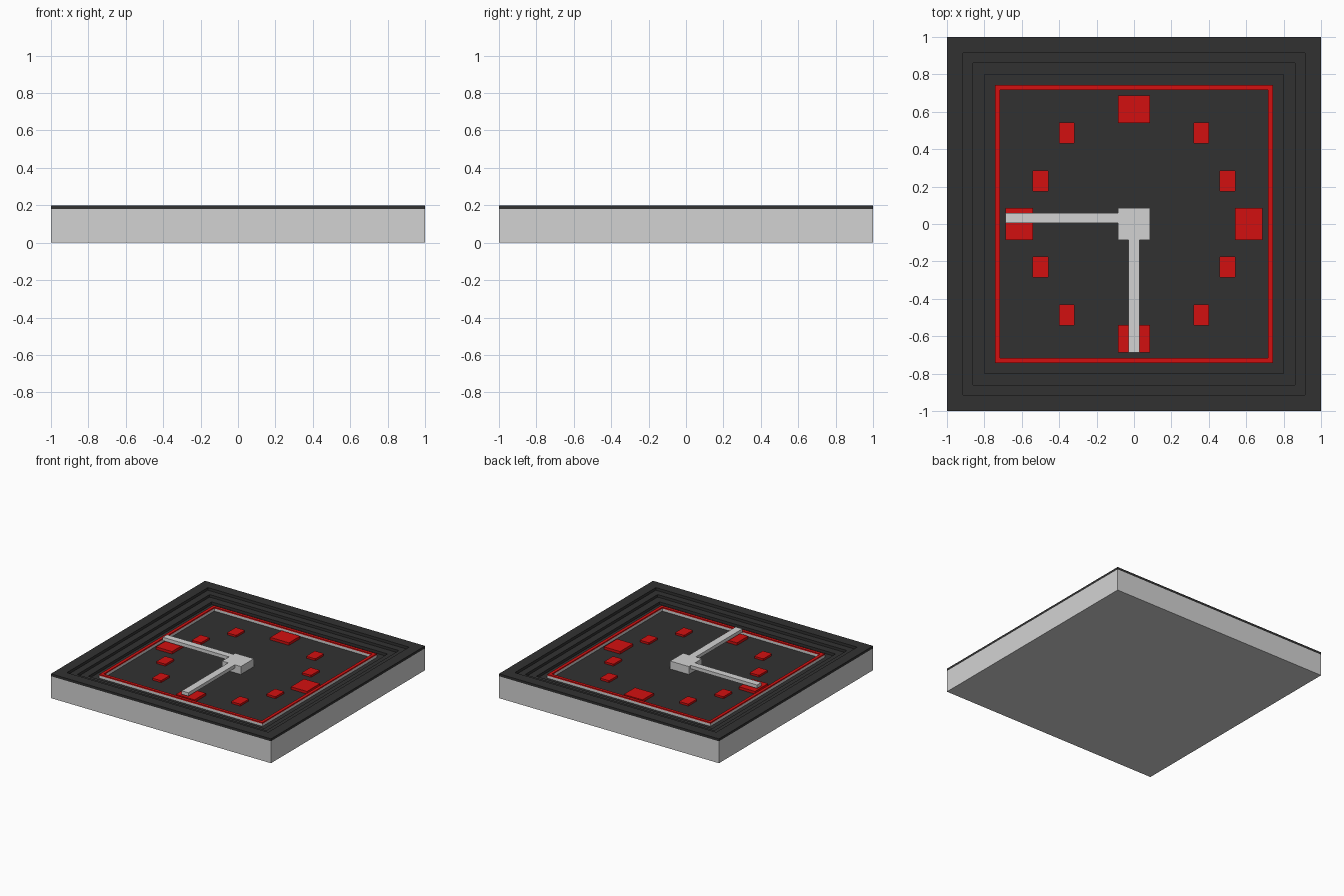
import bpy, bmesh

cube = bpy.data.objects.get("Cube")
if cube:
    bpy.data.objects.remove(cube, do_unlink=True)


def make_material(name, rgb):
    m = bpy.data.materials.new(name)
    m.use_nodes = True
    m.diffuse_color = (*rgb, 1)
    bsdf = m.node_tree.nodes["Principled BSDF"]
    bsdf.inputs["Base Color"].default_value = (*rgb, 1)
    bsdf.inputs["Roughness"].default_value = 0.6
    return m


GREY = make_material("light grey", (0.65, 0.65, 0.65))
DARK = make_material("charcoal", (0.031, 0.031, 0.031))
RED = make_material("red", (0.65, 0.005, 0.005))

FLOOR = 0.135      # height of the dial face
TOP = 0.2          # height of the rim and the hands


def finish(name, bm, mats):
    bmesh.ops.recalc_face_normals(bm, faces=bm.faces[:])
    me = bpy.data.meshes.new(name)
    bm.to_mesh(me)
    bm.free()
    for m in mats:
        me.materials.append(m)
    ob = bpy.data.objects.new(name, me)
    bpy.context.collection.objects.link(ob)
    return ob


def square_loft(name, profile, mats, closed=False):
    """Sweep (half width, z, material index) steps around a square."""
    bm = bmesh.new()
    corners = [(-1, -1), (1, -1), (1, 1), (-1, 1)]
    rings = [[bm.verts.new((sx * r, sy * r, z)) for sx, sy in corners]
             for r, z, _ in profile]
    n = len(rings)
    for i in range(n if closed else n - 1):
        a, b = rings[i], rings[(i + 1) % n]
        for k in range(4):
            f = bm.faces.new((a[k], a[(k + 1) % 4], b[(k + 1) % 4], b[k]))
            f.material_index = profile[i][2]
    if not closed:
        bm.faces.new(rings[0][::-1]).material_index = 0
        bm.faces.new(rings[-1]).material_index = profile[-1][2]
    return finish(name, bm, mats)


def box(name, x0, x1, y0, y1, z0, z1, mat, bevel=0):
    bm = bmesh.new()
    bmesh.ops.create_cube(bm, size=1)
    for v in bm.verts:
        v.co = ((x0, x1)[v.co.x > 0], (y0, y1)[v.co.y > 0], (z0, z1)[v.co.z > 0])
    if bevel:
        upright = [e for e in bm.edges
                   if abs(e.verts[0].co.z - e.verts[1].co.z) > 1e-4]
        bmesh.ops.bevel(bm, geom=upright, offset=bevel, segments=1, affect='EDGES')
    return finish(name, bm, [mat])


# Case: grey sides, dark rim, three steps down to the dial
square_loft("clock_case", [
    (1, 0, 0), (1, 0.18, 1), (1, TOP, 1),
    (0.915, TOP, 1), (0.915, 0.178, 1),
    (0.86, 0.178, 1), (0.86, 0.157, 1),
    (0.80, 0.157, 1), (0.80, FLOOR, 1)], [GREY, DARK])

# Raised square border: grey sides under a red cap
square_loft("dial_border", [
    (0.742, FLOOR, 0), (0.742, 0.156, 1), (0.742, 0.166, 1),
    (0.717, 0.166, 1), (0.717, 0.156, 0), (0.717, FLOOR, 0)],
    [GREY, RED], closed=True)

# Large quarter markers
for name, cx, cy, hx, hy in [
        ("top", 0, 0.613, 0.085, 0.073), ("bottom", 0, -0.613, 0.085, 0.073),
        ("left", 0.613, 0, 0.073, 0.085), ("right", -0.613, 0, 0.073, 0.085)]:
    box("quarter_marker_" + name, cx - hx, cx + hx, cy - hy, cy + hy,
        FLOOR, 0.156, RED)

# Small hour markers, mirrored into all four quarters
for sx in (-1, 1):
    for sy in (-1, 1):
        for px, py in ((0.36, 0.487), (0.5, 0.23)):
            cx, cy = sx * px, sy * py
            box("hour_marker", cx - 0.042, cx + 0.042, cy - 0.057, cy + 0.057,
                FLOOR, 0.151, RED, bevel=0.005)

# Hub and hands
box("hand_hub", -0.085, 0.085, -0.085, 0.085, FLOOR, TOP, GREY)
box("lower_hand", -0.03, 0.03, -0.688, -0.085, 0.172, TOP, GREY)
box("side_hand", -0.688, -0.085, 0.005, 0.06, 0.172, TOP, GREY)
